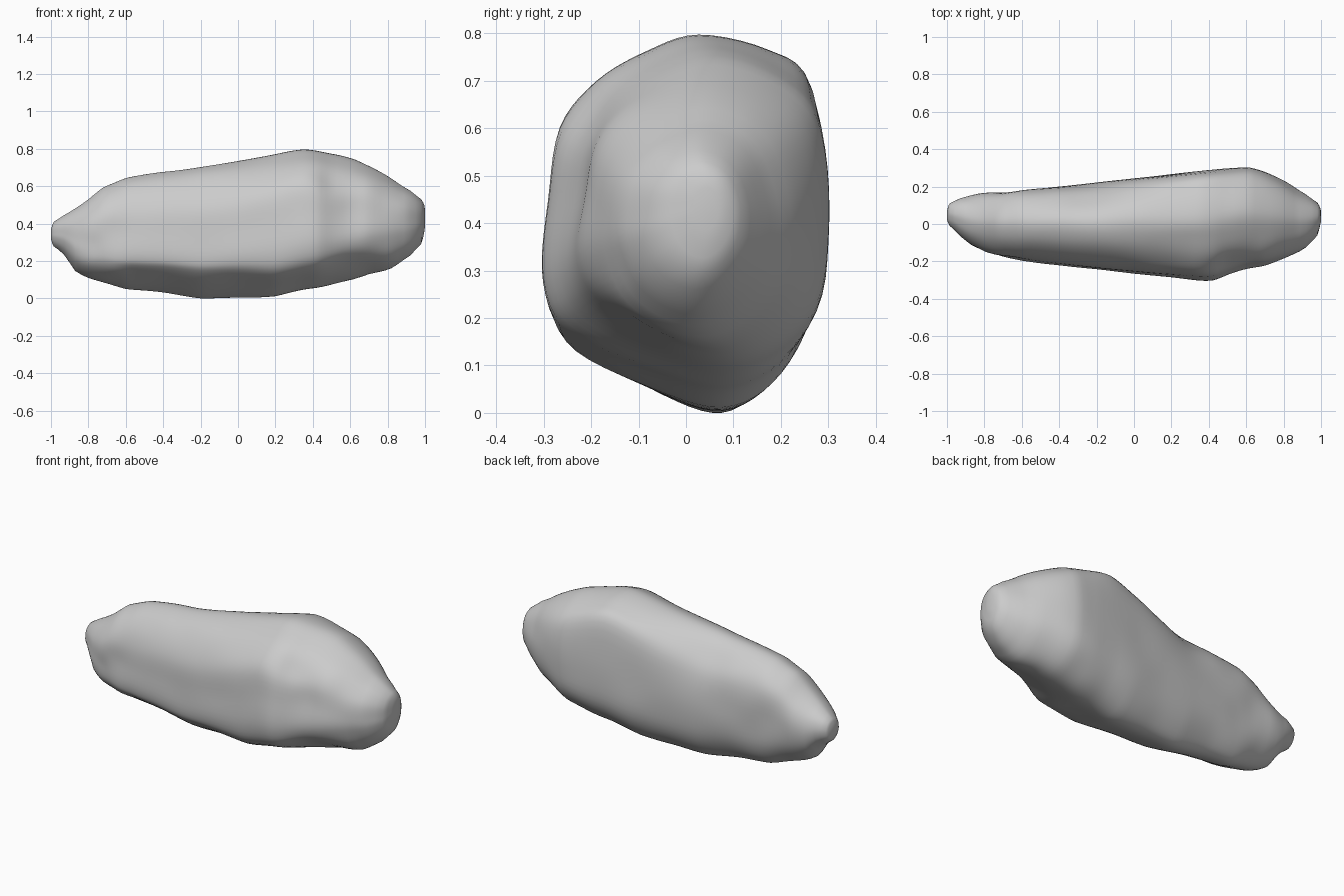
import bpy, bmesh, math
from mathutils import Vector, noise

if "Cube" in bpy.data.objects:
    bpy.data.objects.remove(bpy.data.objects["Cube"])

# Outline stations along the rock: x, front y, back y, bottom z, top z
STATIONS = [
    (-1.0, .01, .085, .305, .385), (-.985, -.01, .112, .28, .412), (-.93, -.065, .138, .235, .447),
    (-.87, -.115, .15, .145, .48), (-.80, -.155, .16, .11, .53), (-.72, -.175, .167, .088, .60),
    (-.60, -.195, .18, .055, .65), (-.40, -.22, .20, .035, .682), (-.20, -.243, .222, .003, .71),
    (0.0, -.265, .243, .006, .737), (.20, -.285, .267, .012, .773), (.35, -.302, .283, .05, .80),
    (.42, -.302, .29, .06, .793), (.50, -.275, .298, .075, .774), (.62, -.24, .306, .105, .747),
    (.70, -.222, .285, .13, .712), (.82, -.178, .222, .163, .645), (.92, -.125, .16, .23, .58),
    (.98, -.06, .115, .295, .53), (1.0, 0, .085, .36, .50)]

# Normalised cross-sections (y, z), from the bottom, up the front, over the top
MIDDLE = [(.36, -1), (-.15, -.9), (-.82, -.62), (-1, -.42), (-.98, -.02), (-.92, .36),
          (-.7, .67), (-.35, .9), (.12, 1), (.58, .86), (.92, .56), (1, .02),
          (.94, -.5), (.7, -.84)]
SHOULDER = [(.3, -1), (-.22, -.9), (-.82, -.7), (-1, -.4), (-.97, .06), (-.89, .48),
            (-.62, .74), (-.25, .91), (.12, 1), (.62, .92), (.92, .72), (1, 0),
            (.96, -.53), (.7, -.86)]
TIP = [(.08, -1), (-.38, -.92), (-.77, -.65), (-.97, -.25), (-.96, .1), (-.87, .48),
       (-.62, .77), (-.3, .93), (.1, 1), (.55, .87), (.86, .57), (1, .1),
       (.89, -.42), (.52, -.83)]
RING = 70


def spline(a, b, c, d, t):
    return .5 * (2*b + (c - a)*t + (2*a - 5*b + 4*c - d)*t*t + (3*b - a - 3*c + d)*t**3)


def ring_points(x):
    """Smooth closed section blended between the three profiles."""
    w = min(1, max(0, min((x + .95) / .3, (.85 - x) / .4)))
    s = math.exp(-((x - .33) / .27) ** 2)
    pts = [Vector(p).lerp(Vector(q), w).lerp(Vector(r), s)
           for p, q, r in zip(TIP, MIDDLE, SHOULDER)]
    n, out = len(pts), []
    for i in range(RING):
        u = i * n / RING
        k = int(u)
        out.append(spline(*[pts[(k + j) % n] for j in (-1, 0, 1, 2)], u - k))
    return out


def fit(v, lo, hi, a, b):
    return a + (v - lo) / (hi - lo) * (b - a)


# Dents and bumps: centre, radius, depth (positive pushes inward)
DENTS = [((.58, -.2, .50), .11, .022), ((.48, -.22, .63), .08, .014), ((.84, .17, .50), .09, .012),
         ((-.78, -.16, .27), .07, .014), ((-.66, -.15, .13), .06, -.012),
         ((.56, -.22, .20), .11, .018), ((-.24, .17, .61), .15, .03)]


def shape(co, axis):
    out = Vector((0, co.y - axis[0], co.z - axis[1])).normalized()
    move = 0
    for c, r, depth in DENTS:
        move -= depth * math.exp(-((co - Vector(c)).length / r) ** 2)
    amount = .003 + .008 * min(1, max(0, (abs(co.x) - .4) / .3))
    if abs(co.x) > .9:
        amount *= .3
    move += amount * noise.noise(co * 5.5)
    return co + out * move


# Rock body: a loft through the stations
bm = bmesh.new()
rings = []
rows = [Vector(s) for s in STATIONS]
last = len(rows) - 1
for i in range(last):
    steps = max(2, round((rows[i+1][0] - rows[i][0]) / .03))
    for j in range(steps + (i == last - 1)):
        quad = [rows[min(max(i + d, 0), last)] for d in (-1, 0, 1, 2)]
        lin = rows[i].lerp(rows[i+1], j / steps)
        x, y0, y1, z0, z1 = lin[0], *list(spline(*quad, j / steps).lerp(lin, .5))[1:]
        pts = ring_points(x)
        ys, zs = [p.x for p in pts], [p.y for p in pts]
        axis = ((y0 + y1) / 2, (z0 + z1) / 2)
        ring = []
        for p in pts:
            co = Vector((x, fit(p.x, min(ys), max(ys), y0, y1), fit(p.y, min(zs), max(zs), z0, z1)))
            ring.append(bm.verts.new(shape(co, axis)))
        rings.append(ring)
for a, b in zip(rings, rings[1:]):
    for k in range(RING):
        n = (k + 1) % RING
        bm.faces.new((a[k], a[n], b[n], b[k]))

# Soft closing of the two blunt ends
for end in (rings[0], rings[-1]):
    x = end[0].co.x
    mid = sum((v.co for v in end), Vector()) / RING
    inner = [bm.verts.new(mid.lerp(v.co, .6)) for v in end]
    for v in end:
        v.co.x -= math.copysign(.004, x)
    for k in range(RING):
        n = (k + 1) % RING
        bm.faces.new((end[k], end[n], inner[n], inner[k]))
    bm.faces.new(inner)
bmesh.ops.smooth_vert(bm, verts=bm.verts, factor=.3, use_axis_x=False,
                      use_axis_y=True, use_axis_z=True)
bmesh.ops.recalc_face_normals(bm, faces=bm.faces)

# Rest on the ground
low = min(v.co.z for v in bm.verts)
for v in bm.verts:
    v.co.z -= low
mesh = bpy.data.meshes.new("rock")
bm.to_mesh(mesh)
bm.free()
rock = bpy.data.objects.new("rock", mesh)
bpy.context.collection.objects.link(rock)
for p in mesh.polygons:
    p.use_smooth = True
